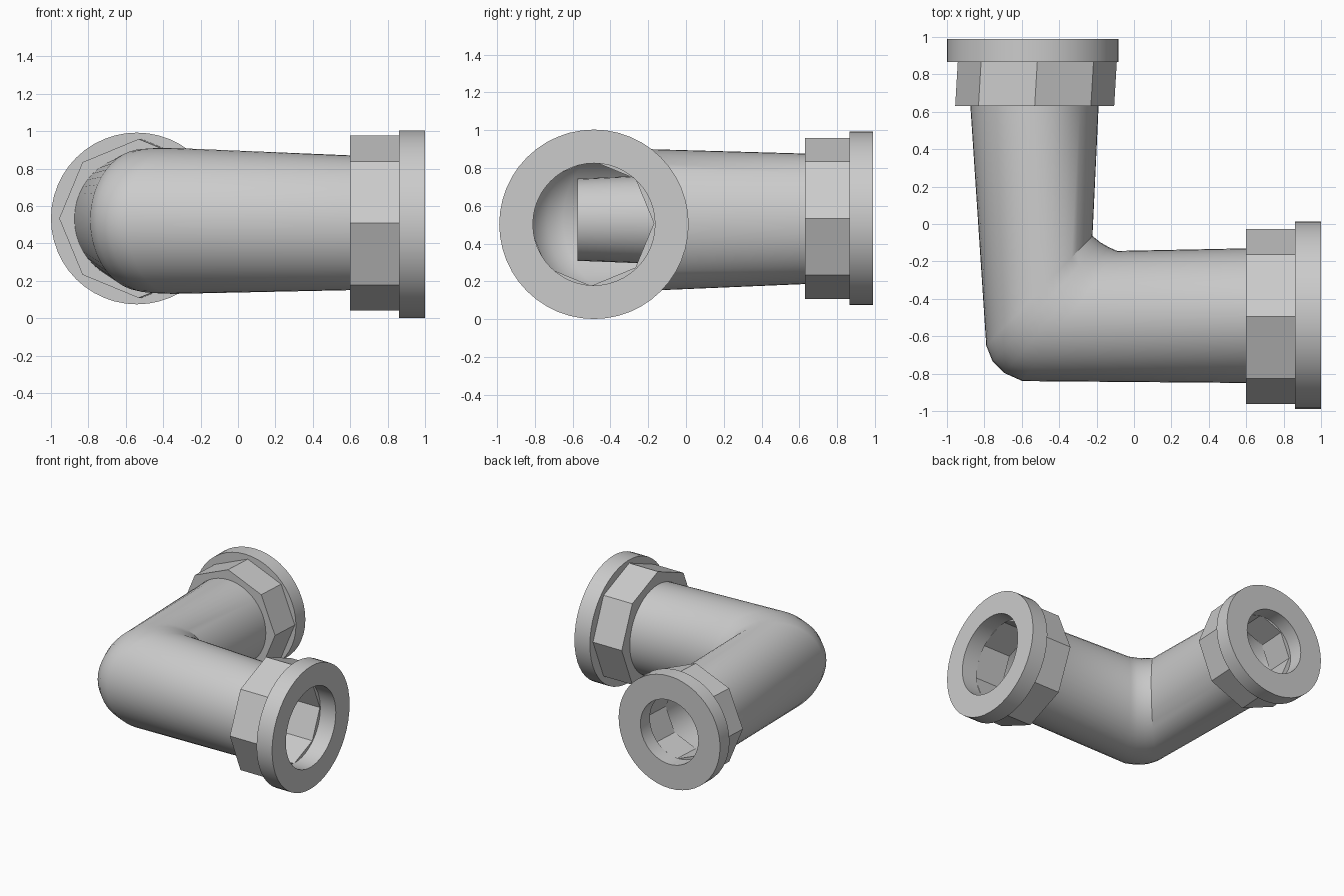
import bpy, bmesh, math
from mathutils import Vector

if "Cube" in bpy.data.objects:
    bpy.data.objects.remove(bpy.data.objects["Cube"])

Z = Vector((0, 0, 1))


def loft(name, sections, n, closed=False):
    """Skin elliptical sections (centre, u axis, v axis) with n sides."""
    bm = bmesh.new()
    rings = []
    for c, u, v in sections:
        rings.append([bm.verts.new(c + u * math.cos(2 * math.pi * i / n)
                                   + v * math.sin(2 * math.pi * i / n)) for i in range(n)])
    pairs = list(zip(rings, rings[1:]))
    if closed:
        pairs.append((rings[-1], rings[0]))
    for a, b in pairs:
        for i in range(n):
            j = (i + 1) % n
            bm.faces.new((a[i], a[j], b[j], b[i]))
    bmesh.ops.recalc_face_normals(bm, faces=bm.faces)
    mesh = bpy.data.meshes.new(name)
    bm.to_mesh(mesh)
    bm.free()
    ob = bpy.data.objects.new(name, mesh)
    bpy.context.collection.objects.link(ob)
    bpy.ops.object.select_all(action='DESELECT')
    ob.select_set(True)
    bpy.context.view_layer.objects.active = ob
    bpy.ops.object.shade_smooth_by_angle(angle=math.radians(30))
    return ob


def section(c, u, r):
    return Vector(c), Vector(u) * r, Z * r


def collar(name, c0, c1, u, r_out, r_in, n, in_shift=(0, 0, 0)):
    """Hollow ring between two centres."""
    s = Vector(in_shift)
    c0, c1 = Vector(c0), Vector(c1)
    loft(name, [section(c0, u, r_out), section(c1, u, r_out),
                section(c1 + s, u, r_in), section(c0 + s, u, r_in)], n, True)


def span(inner, outer, z, hz):
    """Pipe section from its inner-bend and outer-bend points."""
    a, b = Vector((*inner, z)), Vector((*outer, z))
    return (a + b) / 2, (a - b) / 2, Z * hz


X, Y = (1, 0, 0), (0, 1, 0)

# bent pipe
loft("elbow_pipe", [
    span((-.189, .635), (-.875, .635), .531, .345),
    span((-.222, -.064), (-.79, -.65), .524, .38),
    span((-.18, -.098), (-.757, -.733), .522, .386),
    span((-.135, -.124), (-.693, -.797), .521, .389),
    span((-.09, -.144), (-.596, -.84), .520, .39),
    span((.61, -.13), (.61, -.85), .510, .36)], 48)

# inner tube of the back arm, reaching into the bend
loft("inner_tube", [section((-.53, .635, .531), X, .27),
                    section((-.53, -.575, .526), X, .217)], 32)

# right end: octagonal nut and round flange
collar("right_nut", (.60, -.494, .508), (.86, -.494, .508), Y, .468, .332, 8, (0, -.008, 0))
collar("right_flange", (.86, -.487, .502), (1.0, -.487, .502), Y, .501, .323, 48)

# back end: slightly leaning octagonal nut and round flange
collar("back_nut", (-.531, .63, .533), (-.517, .868, .533), X, .425, .272, 8)
collar("back_flange", (-.541, .866, .533), (-.541, .988, .533), X, .459, .262, 48)
